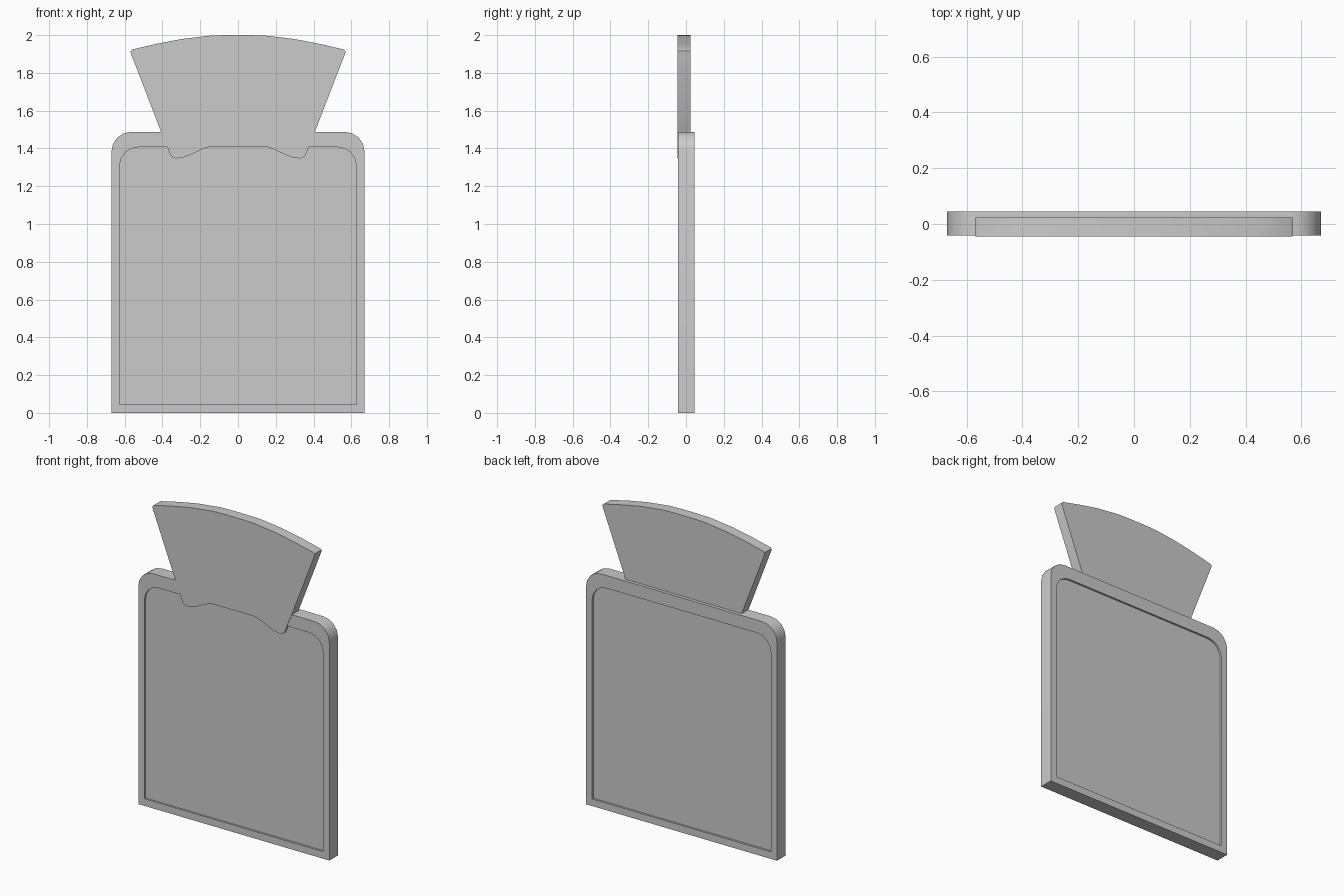
import bpy, bmesh, math

if "Cube" in bpy.data.objects:
    bpy.data.objects.remove(bpy.data.objects["Cube"])


def loft(name, loops):
    """Solid skinned through equal-length (points, y) loops, capped at both ends."""
    bm = bmesh.new()
    rings = [[bm.verts.new((x, y, z)) for x, z in pts] for pts, y in loops]
    n = len(rings[0])
    for a, b in zip(rings, rings[1:]):
        for i in range(n):
            j = (i + 1) % n
            bm.faces.new((a[i], a[j], b[j], b[i]))
    bm.faces.new(rings[0])
    bm.faces.new(rings[-1])
    bmesh.ops.recalc_face_normals(bm, faces=bm.faces[:])
    mesh = bpy.data.meshes.new(name)
    bm.to_mesh(mesh)
    bm.free()
    obj = bpy.data.objects.new(name, mesh)
    bpy.context.collection.objects.link(obj)
    bpy.ops.object.select_all(action='DESELECT')
    obj.select_set(True)
    bpy.context.view_layer.objects.active = obj
    bpy.ops.object.shade_smooth_by_angle(angle=math.radians(30))
    return obj


def mirrored(half):
    """Close a right-hand outline by mirroring it across x = 0."""
    return half + [(-x, z) for x, z in reversed(half)]


def slab(w, z0, z1, r, steps=4):
    """Outline with square bottom corners and rounded top corners."""
    half = [(w, z0)]
    for i in range(steps + 1):
        a = math.pi / 2 * i / steps
        half.append((w - r + r * math.cos(a), z1 - r + r * math.sin(a)))
    return mirrored(half)


# Bag body: slab with a shallow recessed panel on the front and back
outer = slab(0.67, 0.0, 1.488, 0.105)
inner = slab(0.627, 0.045, 1.407, 0.1)
front, back, depth = -0.042, 0.045, 0.012
loft("bag_body", [
    (inner, front + depth), (inner, front), (outer, front),
    (outer, back), (inner, back), (inner, back - depth),
])

# Flared neck: scalloped lower edge, sloping sides and an arched top
neck = [(0.15, 1.409), (0.19, 1.396), (0.25, 1.367), (0.29, 1.352),
        (0.33, 1.347), (0.352, 1.357), (0.364, 1.378), (0.374, 1.409),
        (0.408, 1.49), (0.568, 1.905), (0.568, 1.917), (0.56, 1.924)]
neck += [(0.43, 1.954), (0.30, 1.979), (0.14, 1.998), (0.05, 2.0)]
outline = mirrored(neck)
loft("flared_neck", [(outline, -0.045), (outline, 0.024)])
